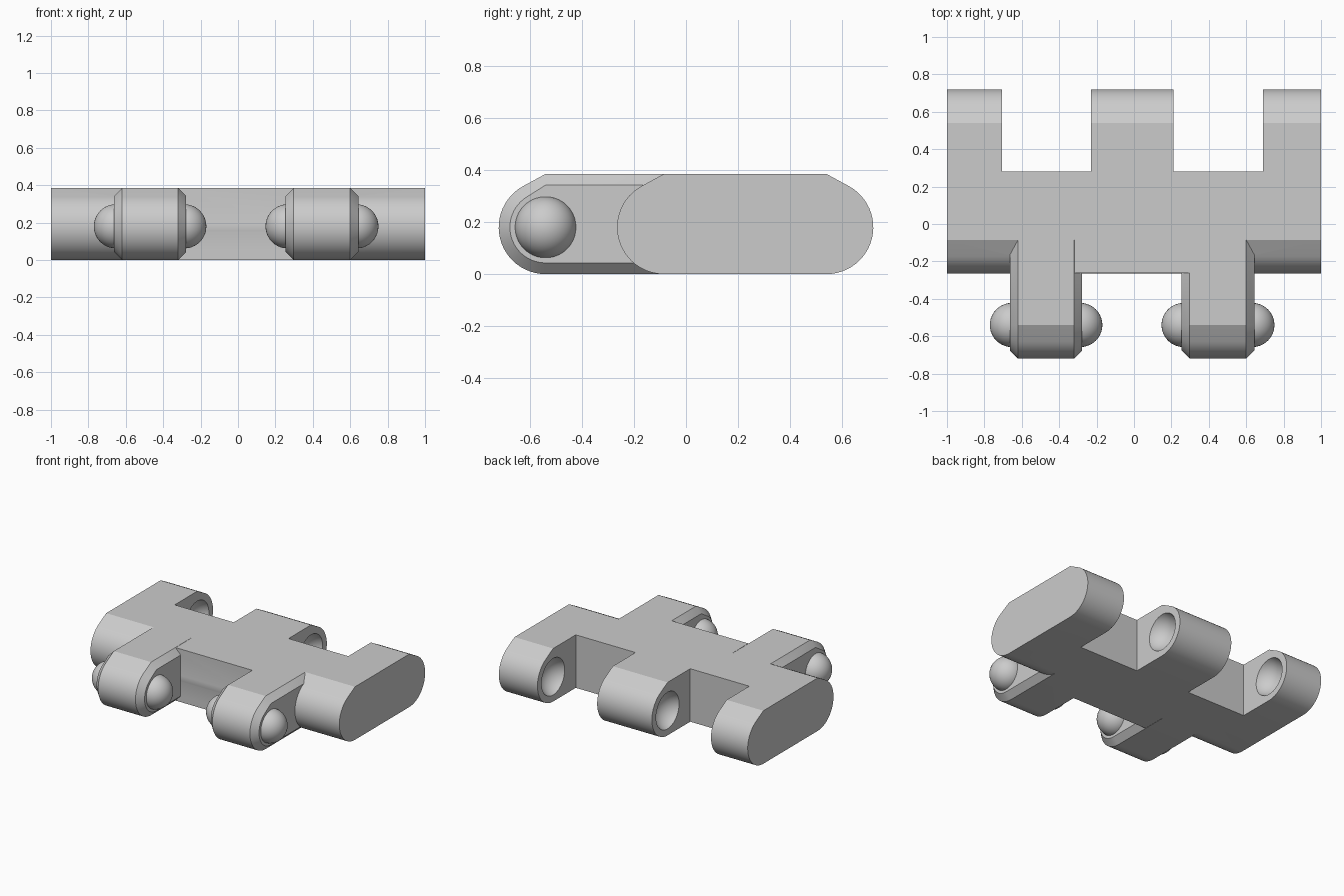
import bpy, bmesh, math

old = bpy.data.objects.get("Cube")
if old:
    bpy.data.objects.remove(old, do_unlink=True)

grey = bpy.data.materials.new("plain grey")
grey.use_nodes = True
grey.diffuse_color = (0.6, 0.6, 0.6, 1)
grey.node_tree.nodes["Principled BSDF"].inputs["Base Color"].default_value = (0.6, 0.6, 0.6, 1)

RADIUS, TOP, PIN_Y = 0.18, 0.385, 0.54
BEVEL = 0.043
SEGMENTS = 24


def rounded_end(y, direction, inset=0.0):
    """Outline of one rounded end, from its bottom up to the start of the flat top."""
    r, top = RADIUS - inset, TOP - inset
    tangent = math.pi / 2 - math.acos(r / (top - RADIUS))
    points = []
    for i in range(SEGMENTS + 1):
        a = -math.pi / 2 + (tangent + math.pi / 2) * i / SEGMENTS
        points.append((y + direction * r * math.cos(a), RADIUS + r * math.sin(a)))
    return points + [(y, top)]


def loft(name, sections):
    """Solid through a row of (x, outline) sections, all with the same point count."""
    bm = bmesh.new()
    rings = [[bm.verts.new((x, y, z)) for y, z in outline] for x, outline in sections]
    for a, b in zip(rings, rings[1:]):
        for i in range(len(a)):
            j = (i + 1) % len(a)
            bm.faces.new((a[i], a[j], b[j], b[i]))
    bm.faces.new(rings[0])
    bm.faces.new(rings[-1])
    bmesh.ops.recalc_face_normals(bm, faces=bm.faces)
    mesh = bpy.data.meshes.new(name)
    bm.to_mesh(mesh)
    bm.free()
    mesh.materials.append(grey)
    obj = bpy.data.objects.new(name, mesh)
    bpy.context.collection.objects.link(obj)
    return obj


def box(name, x0, x1, y0, y1, z0, z1):
    outline = [(y0, z0), (y1, z0), (y1, z1), (y0, z1)]
    return loft(name, [(x0, outline), (x1, outline)])


def ball(name, x, y, radius):
    bpy.ops.mesh.primitive_uv_sphere_add(segments=40, ring_count=20, radius=radius,
                                         location=(x, y, RADIUS))
    obj = bpy.context.object
    obj.name = name
    obj.data.materials.append(grey)
    return obj


def combine(target, tool, operation):
    """Apply a boolean and remove the tool object."""
    mod = target.modifiers.new("combine", "BOOLEAN")
    mod.object, mod.operation, mod.solver = tool, operation, "EXACT"
    bpy.context.view_layer.objects.active = target
    bpy.ops.object.modifier_apply(modifier=mod.name)
    bpy.data.objects.remove(tool, do_unlink=True)


def smooth(obj):
    bpy.ops.object.select_all(action="DESELECT")
    obj.select_set(True)
    bpy.context.view_layer.objects.active = obj
    bpy.ops.object.shade_smooth_by_angle(angle=math.radians(22))


# Wide plate with rounded front and back edges
outline = rounded_end(PIN_Y, 1) + rounded_end(-0.085, -1)[::-1]
body = loft("link_body", [(-1, outline), (1, outline)])

# Square front between the knuckles
combine(body, box("front_block", -0.318, 0.298, -0.262, 0.1, 0, TOP), "UNION")

# Slots that leave three prongs at the back, with a socket in each slot wall
for x0, x1 in ((-0.705, -0.23), (0.21, 0.69)):
    combine(body, box("slot", x0, x1, 0.28, 1, -0.2, 0.6), "DIFFERENCE")
    for x in (x0 + 0.05, x1 - 0.05):
        combine(body, ball("socket", x, PIN_Y, 0.142), "DIFFERENCE")

# Bevelled front knuckles, each with a ball on both sides
for side, x0, x1 in (("right", -0.663, -0.277), ("left", 0.255, 0.643)):
    def section(inset):
        return rounded_end(-PIN_Y, -1, inset) + [(0.05, TOP - inset), (0.05, inset)]
    knuckle = loft(side + "_knuckle", [(x0, section(BEVEL)), (x0 + BEVEL, section(0)),
                                       (x1 - BEVEL, section(0)), (x1, section(BEVEL))])
    combine(body, knuckle, "UNION")
    for end, x in (("right", x0 + 0.01), ("left", x1 - 0.01)):
        smooth(ball(f"{side}_knuckle_{end}_ball", x, -PIN_Y, 0.118))

smooth(body)
